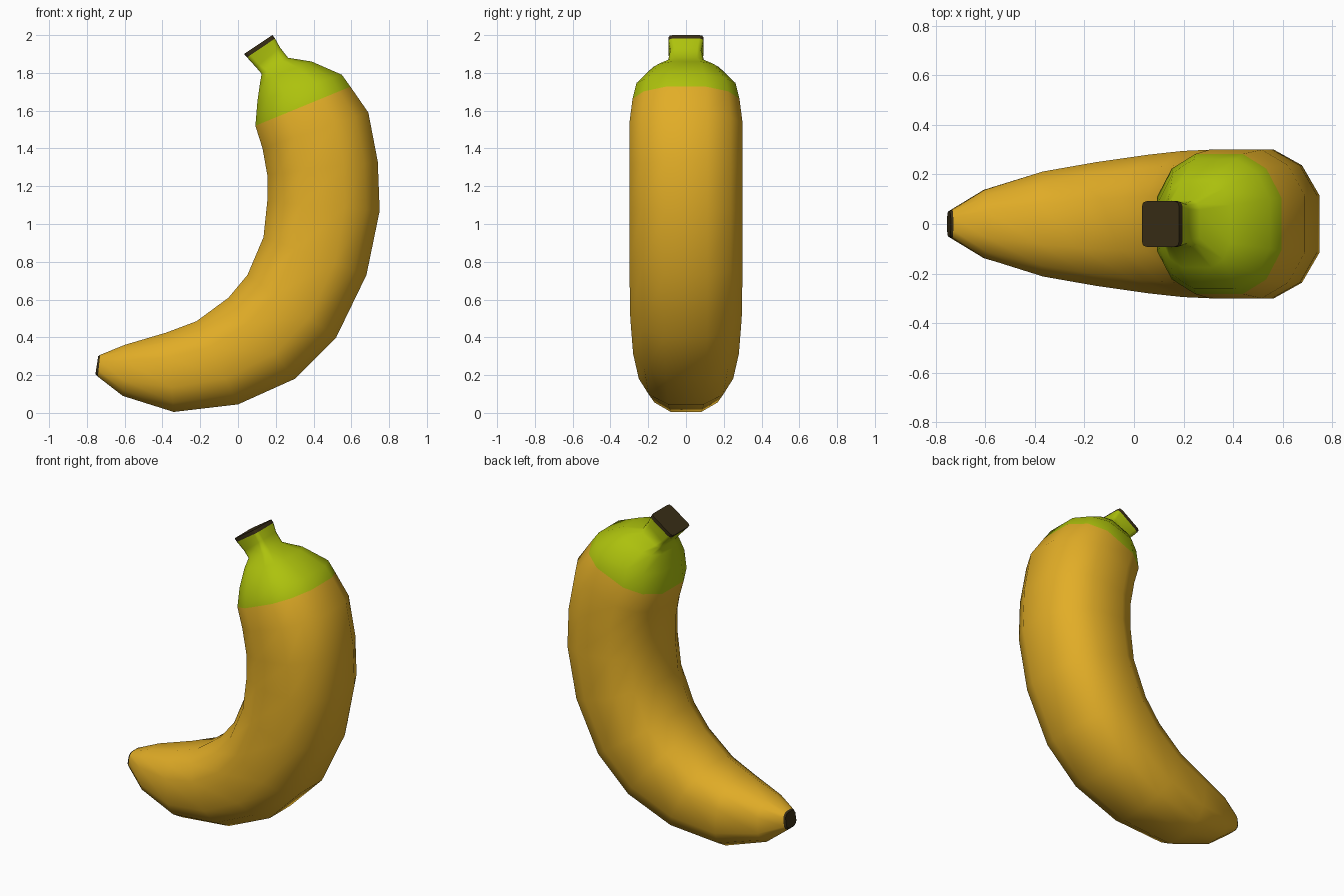
import bpy, bmesh
from mathutils import Vector

if "Cube" in bpy.data.objects:
    bpy.data.objects.remove(bpy.data.objects["Cube"])


def material(name, col):
    m = bpy.data.materials.new(name)
    m.diffuse_color = (*col, 1)
    m.use_nodes = True
    m.node_tree.nodes["Principled BSDF"].inputs["Base Color"].default_value = m.diffuse_color
    return m


YELLOW, GREEN, BROWN = 0, 1, 2
mats = [material("ripe yellow", (0.76, 0.42, 0.02)),
        material("unripe green", (0.42, 0.54, 0.004)),
        material("dark brown", (0.04, 0.027, 0.008))]

# Rounded twelve-sided sections: (across the bend, across the width)
ROUND = [(1, .38), (.76, .79), (.38, 1)]
SQUARE = [(1, .76), (.94, .94), (.76, 1)]

# Rings from tip to stem: inner x,z, outer x,z, half width, squareness, colour of next band
rings = [
    (-.74, .30, -.755, .205, .05, .3, BROWN),
    (-.73, .307, -.742, .192, .058, .2, YELLOW),
    (-.60, .36, -.61, .09, .138, 0, YELLOW),
    (-.38, .425, -.34, .005, .212, 0, YELLOW),
    (-.22, .485, .0, .045, .25, 0, YELLOW),
    (-.05, .61, .30, .18, .28, 0, YELLOW),
    (.05, .73, .52, .40, .295, 0, YELLOW),
    (.135, .93, .68, .73, .30, 0, YELLOW),
    (.155, 1.12, .75, 1.07, .30, 0, YELLOW),
    (.155, 1.26, .74, 1.33, .30, 0, YELLOW),
    (.13, 1.40, .69, 1.59, .30, 0, YELLOW),
    (.092, 1.52, .595, 1.727, .283, 0, GREEN),
    (.103, 1.65, .55, 1.79, .262, 0, GREEN),
    (.118, 1.755, .39, 1.86, .175, .15, GREEN),
    (.125, 1.795, .265, 1.88, .095, .6, GREEN),
    (.095, 1.83, .222, 1.935, .083, .9, GREEN),
    (.048, 1.882, .196, 1.982, .092, 1, BROWN),
    (.032, 1.90, .182, 2.0, .092, 1, BROWN),
]


def section(sq):
    q = [(a[0] + (b[0] - a[0]) * sq, a[1] + (b[1] - a[1]) * sq)
         for a, b in zip(ROUND, SQUARE)]
    half = q + [(-u, v) for u, v in reversed(q)]
    return half + [(u, -v) for u, v in reversed(half)]


# Skin lofted through the rings
bm = bmesh.new()
loops = []
for xi, zi, xo, zo, w, sq, _ in rings:
    c = Vector(((xi + xo) / 2, 0, (zi + zo) / 2))
    d = Vector(((xo - xi) / 2, 0, (zo - zi) / 2))
    loops.append([bm.verts.new(c + d * u + Vector((0, w * v, 0)))
                  for u, v in section(sq)])
for i in range(len(loops) - 1):
    a, b = loops[i], loops[i + 1]
    for k in range(12):
        n = (k + 1) % 12
        f = bm.faces.new((a[k], a[n], b[n], b[k]))
        f.material_index = rings[i][6]

# Dark end caps
for loop in (loops[0], loops[-1]):
    bm.faces.new(loop).material_index = BROWN
bmesh.ops.recalc_face_normals(bm, faces=bm.faces[:])

# Smooth skin, crisp rims at the two cut ends
for f in bm.faces:
    f.smooth = True
for loop in (loops[0], loops[-1]):
    for k in range(12):
        bm.edges.get((loop[k], loop[(k + 1) % 12])).smooth = False

me = bpy.data.meshes.new("banana")
bm.to_mesh(me)
bm.free()
for m in mats:
    me.materials.append(m)
ob = bpy.data.objects.new("banana", me)
bpy.context.collection.objects.link(ob)
